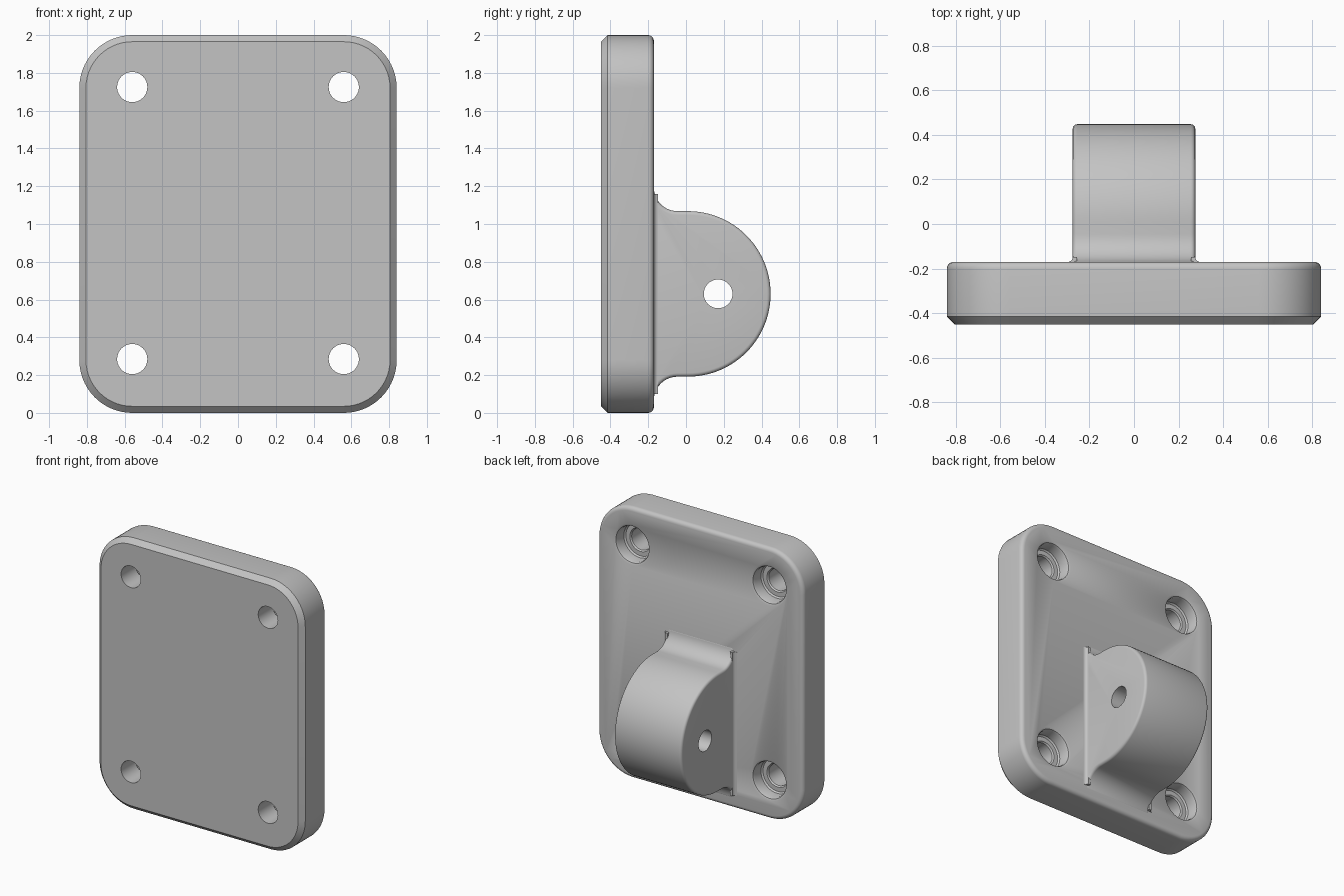
import bpy, bmesh
from math import sin, cos, pi
from mathutils import Vector

cube = bpy.data.objects.get("Cube")
if cube:
    bpy.data.objects.remove(cube)

grey = bpy.data.materials.new("light grey")
grey.use_nodes = True
colour = (0.55, 0.55, 0.55, 1)
grey.diffuse_color = colour
grey.node_tree.nodes["Principled BSDF"].inputs["Base Color"].default_value = colour

FRONT, BACK, MID_Z = -0.45, -0.17, 1.0


def arc(cx, cy, r, start, end, n):
    """Points on an arc; angles in units of pi."""
    angles = [pi * (start + (end - start) * i / n) for i in range(n + 1)]
    return [(cx + r * cos(a), cy + r * sin(a)) for a in angles]


def loft(name, rings):
    """Skin a stack of equal rings and cap both ends."""
    bm = bmesh.new()
    loops = [[bm.verts.new(p) for p in ring] for ring in rings]
    n = len(loops[0])
    for a, b in zip(loops, loops[1:]):
        for i in range(n):
            j = (i + 1) % n
            bm.faces.new((a[i], a[j], b[j], b[i]))
    bm.faces.new(loops[0][::-1])
    bm.faces.new(loops[-1])
    bmesh.ops.recalc_face_normals(bm, faces=bm.faces)
    mesh = bpy.data.meshes.new(name)
    bm.to_mesh(mesh)
    bm.free()
    mesh.materials.append(grey)
    obj = bpy.data.objects.new(name, mesh)
    bpy.context.collection.objects.link(obj)
    return obj


def cut(obj, cutter):
    mod = obj.modifiers.new("hole", "BOOLEAN")
    mod.operation, mod.solver, mod.object = "DIFFERENCE", "EXACT", cutter


def finish(obj, cutters=()):
    """Apply the modifiers, drop the cutters and smooth by angle."""
    bpy.context.view_layer.update()
    graph = bpy.context.evaluated_depsgraph_get()
    obj.data = bpy.data.meshes.new_from_object(obj.evaluated_get(graph))
    obj.modifiers.clear()
    for c in cutters:
        bpy.data.objects.remove(c)
    bpy.ops.object.select_all(action="DESELECT")
    obj.select_set(True)
    bpy.context.view_layer.objects.active = obj
    bpy.ops.object.shade_smooth_by_angle(angle=0.55)


# Mounting plate: rounded rectangle, chamfered in front and filleted behind
def plate_ring(inset, y):
    r, points = 0.28 - inset, []
    for k, (sx, sz) in enumerate([(1, 1), (-1, 1), (-1, -1), (1, -1)]):
        points += arc(sx * 0.56, MID_Z + sz * 0.72, r, k / 2, k / 2 + 0.5, 14)
    return [(x, y, z) for x, z in points]


fillet = [(0.03 - dx, BACK - 0.03 + dy) for dx, dy in arc(0, 0, 0.03, 0, 0.5, 5)]
plate = loft("mounting_plate", [plate_ring(i, y) for i, y in
                                [(0.035, FRONT), (0, FRONT + 0.035)] + fillet])

# Counterbored screw holes with softened rims
bore = [(0.08, FRONT - 0.1), (0.08, BACK - 0.11), (0.088, BACK - 0.1),
        (0.12, BACK - 0.1), (0.13, BACK - 0.09), (0.13, BACK - 0.02),
        (0.136, BACK - 0.006), (0.15, BACK), (0.15, BACK + 0.1)]
screw_holes = []
for x in (-0.56, 0.56):
    for z in (0.285, 1.725):
        rings = [[(px, y, pz) for px, pz in arc(x, z, r, 0, 2, 40)[:-1]]
                 for r, y in bore]
        hole = loft("screw_hole_cutter", rings)
        hole.hide_render = True
        cut(plate, hole)
        screw_holes.append(hole)
finish(plate, screw_holes)

# Pivot lug: half-round profile flaring into the plate, in (y, z)
LUG_Z, RADIUS, FLARE, HALF = 0.63, 0.438, 0.125, 0.275
flare_y = BACK + FLARE
upper = arc(flare_y, RADIUS + FLARE, FLARE, 1.5, 1, 10)
upper = upper + [(BACK - 0.1, RADIUS + FLARE)]
profile = ([(y, -z) for y, z in reversed(upper)]
           + arc(0.01, 0, RADIUS, -0.5, 0.5, 48) + upper)
lug = loft("pivot_lug", [[(x, y, LUG_Z + z) for y, z in profile]
                         for x in (-HALF, HALF)])
bevel = lug.modifiers.new("soft edges", "BEVEL")
bevel.width, bevel.segments = 0.025, 4
bevel.limit_method, bevel.angle_limit = "ANGLE", 1.0

# Pivot pin hole straight through the lug
pin = loft("pin_hole_cutter", [[(x, y, z) for y, z in arc(0.17, LUG_Z, 0.076, 0, 2, 40)[:-1]]
                               for x in (-0.5, 0.5)])
pin.hide_render = True
cut(lug, pin)
finish(lug, [pin])

# Small fillets where the lug sides meet the plate
for side, label in ((1, "left"), (-1, "right")):
    curve = arc(HALF + 0.022, BACK + 0.022, 0.022, 1, 1.5, 6)
    section = curve + [(HALF + 0.022, BACK - 0.02), (HALF - 0.02, BACK - 0.02),
                       (HALF - 0.02, BACK + 0.022)]
    finish(loft(label + "_lug_fillet", [[(side * x, y, z) for x, y in section]
                                        for z in (0.1, 1.16)]))
